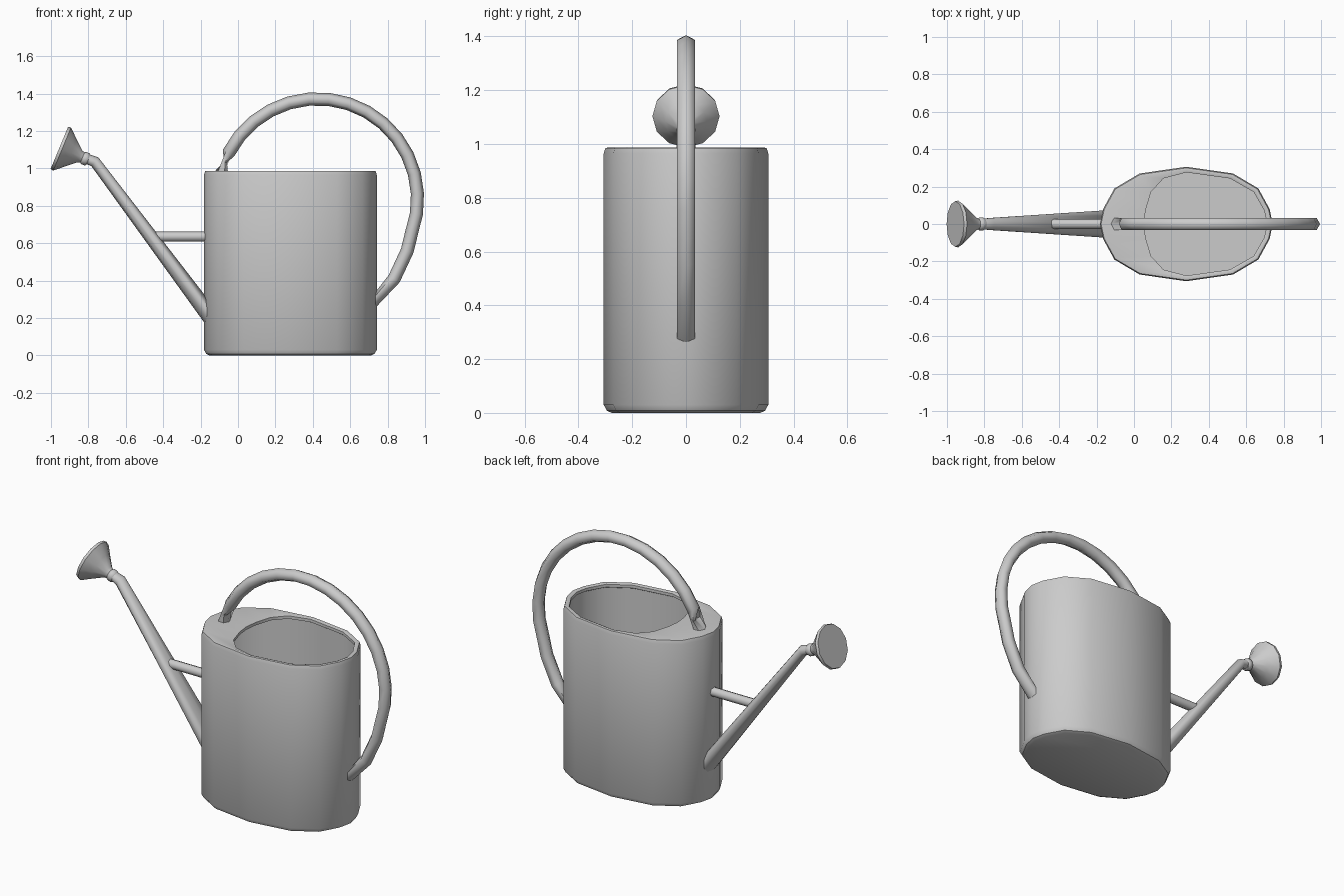
import bpy, bmesh
from math import sin, cos, radians, pi
from mathutils import Vector

if "Cube" in bpy.data.objects:
    bpy.data.objects.remove(bpy.data.objects["Cube"])


def make(name, rings, angle, capped=True):
    """Skin a list of equal-length vertex rings into one object."""
    bm = bmesh.new()
    loops = [[bm.verts.new(p) for p in ring] for ring in rings]
    n = len(loops[0])
    for a, b in zip(loops, loops[1:]):
        for i in range(n):
            j = (i + 1) % n
            bm.faces.new((a[i], a[j], b[j], b[i]))
    if capped:
        bm.faces.new(loops[0])
        bm.faces.new(loops[-1])
    bmesh.ops.recalc_face_normals(bm, faces=bm.faces)
    me = bpy.data.meshes.new(name)
    bm.to_mesh(me)
    bm.free()
    me.polygons.foreach_set("use_smooth", [True] * len(me.polygons))
    me.set_sharp_from_angle(angle=radians(angle))
    ob = bpy.data.objects.new(name, me)
    bpy.context.collection.objects.link(ob)
    return ob


def tube(name, path, radii, sides, angle=65, ends=(None, None)):
    """Sweep an oval along an XZ path; radii are (in-plane, sideways)."""
    pts = [Vector((x, 0, z)) for x, z in path]
    side = Vector((0, 1, 0))
    rings = []
    for i, p in enumerate(pts):
        t = Vector()
        if i:
            t += (p - pts[i - 1]).normalized()
        if i < len(pts) - 1:
            t += (pts[i + 1] - p).normalized()
        normal = side.cross(t.normalized())
        if i == 0 and ends[0]:
            normal = Vector(ends[0])
        if i == len(pts) - 1 and ends[1]:
            normal = Vector(ends[1])
        a, b = radii[i]
        rings.append([p + normal * a * cos(2 * pi * k / sides) + side * b * sin(2 * pi * k / sides)
                      for k in range(sides)])
    return make(name, rings, angle)


# Oval cross-section, mirrored from one quarter
CX = 0.28
quarter = [(0.462, 0), (0.445, 0.08), (0.385, 0.19), (0.25, 0.27), (0, 0.306)]
half = quarter + [(-x, y) for x, y in quarter[-2::-1]]
oval = half + [(x, -y) for x, y in half[-2:0:-1]]


def ring(z, inset=0.0, left=1.0):
    sx, sy = 1 - inset / 0.462, 1 - inset / 0.306
    return [(CX + x * sx * (left if x < 0 else 1), y * sy, z) for x, y in oval]


# Body: outer wall, half-covered top, opening, inner wall and floor
make("can_body", [
    ring(0, 0.03), ring(0.008, 0.012), ring(0.03), ring(0.965), ring(0.985, 0.006),
    ring(0.987, 0.018), ring(0.982, 0.03, 0.525), ring(0.965, 0.03, 0.525),
    ring(0.96, 0.022), ring(0.03, 0.022)], 35)

# Spout: tapered oval tube, cut vertically at the body wall
tube("spout", [(-0.165, 0.23), (-0.765, 1.035), (-0.83, 1.06)],
     [(0.076, 0.076), (0.03, 0.034), (0.025, 0.027)], 10, 50, ends=((0, 0, 1), None))

# Strut between spout and body
tube("spout_strut", [(-0.45, 0.635), (-0.17, 0.635)], [(0.027, 0.027)] * 2, 8)

# Sprinkler head: collar and flared rose
profile = [(0, 0.03), (0.008, 0.035), (0.028, 0.035), (0.034, 0.029), (0.05, 0.035),
           (0.10, 0.078), (0.14, 0.114), (0.152, 0.125), (0.168, 0.122)]
tube("sprinkler_head", [(-0.80 - 0.924 * t, 1.045 + 0.383 * t) for t, r in profile],
     [(r, r) for t, r in profile], 12, 45)

# Handle: large arc that straightens toward the back wall
arc = [(0.425 + 0.535 * cos(radians(a)), 0.837 + 0.535 * sin(radians(a)))
       for a in [164 - 11.5 * k for k in range(17)]]
path = arc + [(0.905, 0.56), (0.835, 0.41), (0.735, 0.297)]
tube("handle", path, [(0.035, 0.038)] * (len(path) - 1) + [(0.042, 0.038)], 6,
     ends=((-1, 0, 0), (0, 0, 1)))
